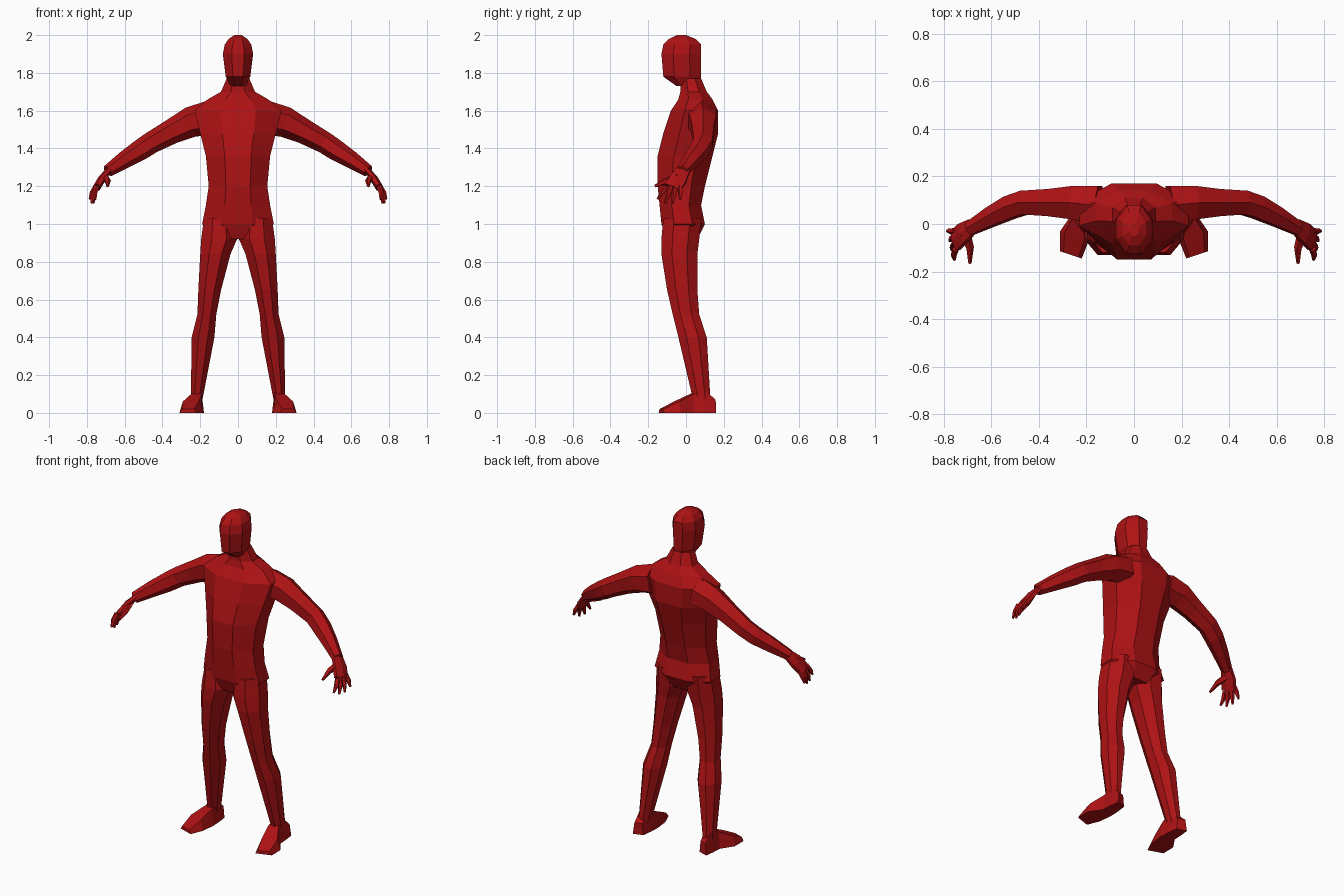
import bpy, bmesh, math
from mathutils import Vector

cube = bpy.data.objects.get("Cube")
if cube:
    bpy.data.objects.remove(cube)

RED = (0.42, 0.006, 0.007, 1)
red = bpy.data.materials.new("deep red")
red.diffuse_color = RED
red.use_nodes = True
red.node_tree.nodes["Principled BSDF"].inputs["Base Color"].default_value = RED


def loft(name, rings, mirrored=False):
    """Skin a list of rings; mirrored parts get a left and a right copy."""
    sides = [("left_", 1), ("right_", -1)] if mirrored else [("", 1)]
    for prefix, sign in sides:
        bm = bmesh.new()
        loops = [[bm.verts.new((p.x * sign, p.y, p.z)) for p in ring] for ring in rings]
        count = len(loops[0])
        for lower, upper in zip(loops, loops[1:]):
            for i in range(count):
                j = (i + 1) % count
                bm.faces.new((lower[i], lower[j], upper[j], upper[i]))
        bm.faces.new(loops[0])
        bm.faces.new(loops[-1])
        bmesh.ops.recalc_face_normals(bm, faces=bm.faces)
        mesh = bpy.data.meshes.new(prefix + name)
        bm.to_mesh(mesh)
        bm.free()
        mesh.materials.append(red)
        part = bpy.data.objects.new(prefix + name, mesh)
        bpy.context.collection.objects.link(part)


def polygon(centre, u, v, sides):
    """Flat-sided ring whose half extents are the vectors u and v."""
    grow = 1 / math.cos(math.pi / sides)
    angles = [math.tau * (i + 0.5) / sides for i in range(sides)]
    return [centre + grow * (u * math.cos(a) + v * math.sin(a)) for a in angles]


def level(z, half_width, front, back, x=0):
    """Level eight-sided ring reaching from front to back."""
    centre = Vector((x, (front + back) / 2, z))
    return polygon(centre, Vector((half_width, 0, 0)), Vector((0, (back - front) / 2, 0)), 8)


def tube(points, across, flatness=1, sides=6):
    """Rings square to a path of points, each given with its radius."""
    path = [Vector(p) for p, radius in points]
    rings = []
    for i, (p, radius) in enumerate(points):
        along = (path[min(i + 1, len(path) - 1)] - path[max(i - 1, 0)]).normalized()
        u = (across - along * across.dot(along)).normalized()
        rings.append(polygon(path[i], u * radius, along.cross(u) * radius * flatness, sides))
    return rings


SIDEWAYS, DEPTH = Vector((1, 0, 0)), Vector((0, 1, 0))

# Torso from the crotch to the neck
torso = [
    level(z=0.92, half_width=0.1, front=-0.1, back=0.06),
    level(z=1, half_width=0.19, front=-0.13, back=0.1),
    level(z=1.1, half_width=0.17, front=-0.14, back=0.08),
    level(z=1.2, half_width=0.155, front=-0.15, back=0.1),
    level(z=1.36, half_width=0.17, front=-0.15, back=0.14),
    level(z=1.48, half_width=0.2, front=-0.12, back=0.17),
    level(z=1.6, half_width=0.23, front=-0.08, back=0.17),
    level(z=1.66, half_width=0.16, front=-0.04, back=0.14),
    level(z=1.7, half_width=0.09, front=-0.03, back=0.11),
    level(z=1.77, half_width=0.06, front=-0.03, back=0.08),
]
loft("torso", torso)

# Head from under the jaw to the crown
head = [
    level(z=1.73, half_width=0.04, front=-0.05, back=0.07),
    level(z=1.78, half_width=0.065, front=-0.12, back=0.08),
    level(z=1.9, half_width=0.08, front=-0.13, back=0.08),
    level(z=1.95, half_width=0.07, front=-0.12, back=0.08),
    level(z=1.98, half_width=0.05, front=-0.09, back=0.05),
    level(z=2, half_width=0.02, front=-0.05, back=0),
]
loft("head", head)

# Legs: hip, thigh, knee, calf and ankle
leg = [
    level(z=1.03, x=0.1, half_width=0.08, front=-0.12, back=0.08),
    level(z=0.92, x=0.1, half_width=0.095, front=-0.13, back=0.07),
    level(z=0.84, x=0.12, half_width=0.08, front=-0.13, back=0.06),
    level(z=0.65, x=0.15, half_width=0.06, front=-0.1, back=0.06),
    level(z=0.52, x=0.165, half_width=0.05, front=-0.07, back=0.07),
    level(z=0.4, x=0.185, half_width=0.06, front=-0.04, back=0.11),
    level(z=0.06, x=0.22, half_width=0.03, front=0.04, back=0.13),
]
loft("leg", leg, mirrored=True)


def sole(y, x, half_width, top):
    """Upright foot ring, narrower on top, swept back on the outer side."""
    corners = [(-1, 0), (1, 0), (0.7, top), (-0.7, top)]
    return [Vector((x + s * half_width, y + s * half_width / 3, z)) for s, z in corners]


# Feet: heel, instep, ball and toes
foot = [
    sole(y=0.15, x=0.22, half_width=0.03, top=0.07),
    sole(y=0.09, x=0.22, half_width=0.037, top=0.12),
    sole(y=0.03, x=0.22, half_width=0.04, top=0.1),
    sole(y=-0.05, x=0.25, half_width=0.06, top=0.06),
    sole(y=-0.13, x=0.265, half_width=0.045, top=0.02),
]
loft("foot", foot, mirrored=True)

# Arms from inside the shoulder to the wrist
arm = [
    ((0.15, 0.08, 1.56), 0.08),
    ((0.25, 0.09, 1.54), 0.07),
    ((0.35, 0.09, 1.49), 0.057),
    ((0.46, 0.09, 1.43), 0.05),
    ((0.52, 0.07, 1.39), 0.048),
    ((0.6, 0.03, 1.34), 0.04),
    ((0.69, -0.02, 1.28), 0.028),
]
loft("arm", tube(arm, DEPTH), mirrored=True)

# Palms
palm = [
    ((0.68, -0.01, 1.29), 0.033),
    ((0.72, -0.04, 1.24), 0.045),
    ((0.75, -0.07, 1.19), 0.045),
]
loft("palm", tube(palm, DEPTH, flatness=0.4), mirrored=True)

# Fingers fan out from the knuckles
for i, name in enumerate(["index", "middle", "ring", "little"]):
    fan = i - 1.5
    knuckle = Vector((0.75, -0.067 + 0.025 * fan, 1.2))
    tip = Vector((0.77 + 0.01 * fan, -0.09 + 0.04 * fan, 1.1 + 0.02 * abs(fan)))
    middle = knuckle.lerp(tip, 0.5) + SIDEWAYS * 0.005
    finger = [(knuckle, 0.012), (middle, 0.011), (tip, 0.005)]
    loft(name + "_finger", tube(finger, DEPTH, sides=5), mirrored=True)

# Thumbs point forward
thumb = [
    ((0.71, -0.04, 1.25), 0.02),
    ((0.69, -0.1, 1.23), 0.014),
    ((0.69, -0.165, 1.2), 0.006),
]
loft("thumb", tube(thumb, SIDEWAYS, sides=5), mirrored=True)
